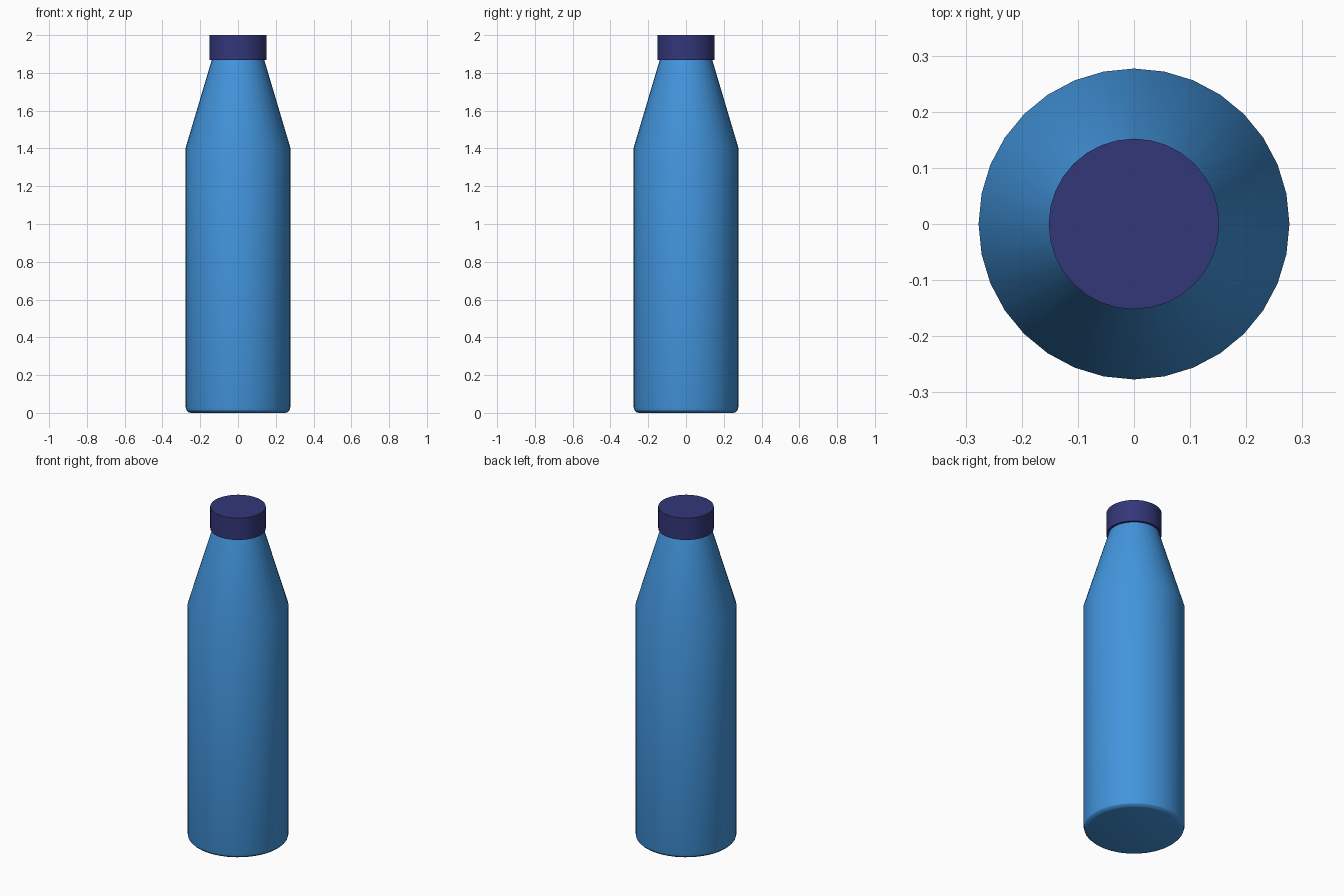
import bpy, bmesh, math
from mathutils import Matrix

if "Cube" in bpy.data.objects:
    bpy.data.objects.remove(bpy.data.objects["Cube"])


def material(name, color):
    m = bpy.data.materials.new(name)
    m.diffuse_color = color
    m.use_nodes = True
    m.node_tree.nodes["Principled BSDF"].inputs["Base Color"].default_value = m.diffuse_color
    return m


def lathe(name, profile, sides, mat):
    """Closed solid of revolution from (radius, z) points, bottom to top."""
    bm = bmesh.new()
    rings = []
    for r, z in profile:
        rings.append([bm.verts.new((r * math.cos(2 * math.pi * i / sides),
                                    r * math.sin(2 * math.pi * i / sides), z))
                      for i in range(sides)])
    for a, b in zip(rings, rings[1:]):
        for i in range(sides):
            j = (i + 1) % sides
            bm.faces.new((a[i], a[j], b[j], b[i]))
    bm.faces.new(rings[0][::-1])
    bm.faces.new(rings[-1])
    mesh = bpy.data.meshes.new(name)
    bm.to_mesh(mesh)
    bm.free()
    mesh.materials.append(mat)
    obj = bpy.data.objects.new(name, mesh)
    bpy.context.collection.objects.link(obj)
    bpy.ops.object.select_all(action='DESELECT')
    obj.select_set(True)
    bpy.context.view_layer.objects.active = obj
    bpy.ops.object.shade_smooth_by_angle(angle=math.radians(30))
    return obj


blue = material("bottle_blue", (0.055, 0.30, 0.72, 1))
navy = material("cap_navy", (0.033, 0.038, 0.19, 1))

# Bottle: rounded base edge, straight wall, tapered shoulder up into the cap
lathe("bottle_body", [(0.25, 0.0), (0.264, 0.004), (0.273, 0.013),
                      (0.277, 0.03), (0.277, 1.405), (0.137, 1.875)], 32, blue)

# Screw cap
lathe("bottle_cap", [(0.152, 1.868), (0.152, 2.0)], 32, navy)
